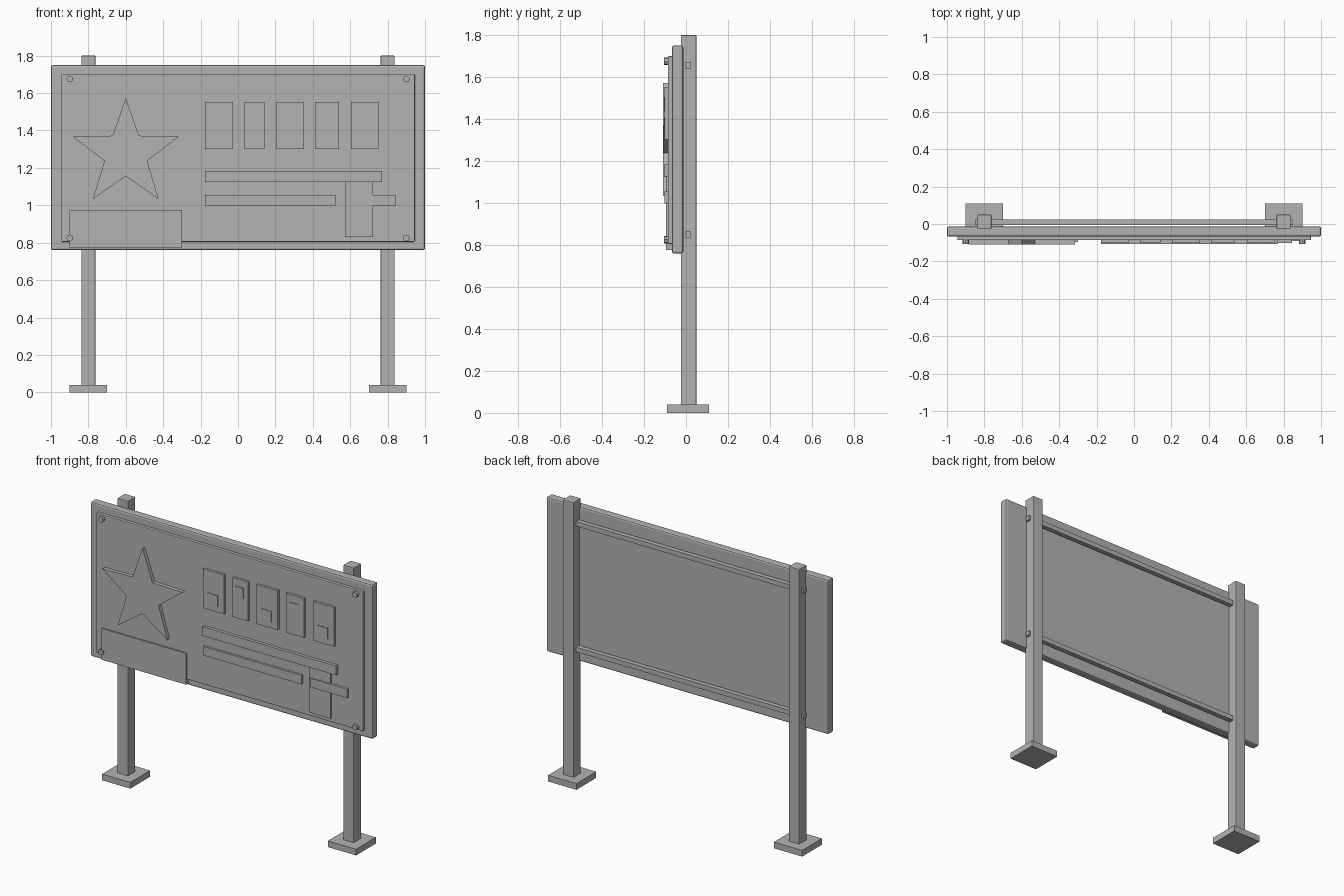
import bpy, bmesh, math

if "Cube" in bpy.data.objects:
    bpy.data.objects.remove(bpy.data.objects["Cube"])

# Single flat grey
grey = bpy.data.materials.new("grey")
grey.diffuse_color = (0.45, 0.45, 0.45, 1)
grey.use_nodes = True
grey.node_tree.nodes["Principled BSDF"].inputs["Base Color"].default_value = grey.diffuse_color


def finish(name, bm, bevel=0.0):
    bmesh.ops.recalc_face_normals(bm, faces=bm.faces)
    me = bpy.data.meshes.new(name)
    bm.to_mesh(me)
    bm.free()
    ob = bpy.data.objects.new(name, me)
    bpy.context.collection.objects.link(ob)
    me.materials.append(grey)
    if bevel:
        mod = ob.modifiers.new("bevel", 'BEVEL')
        mod.width = bevel
        mod.segments = 2
    return ob


def box(name, x0, x1, y0, y1, z0, z1, bevel=0.0):
    bm = bmesh.new()
    bmesh.ops.create_cube(bm, size=1)
    for v in bm.verts:
        v.co.x = x1 if v.co.x > 0 else x0
        v.co.y = y1 if v.co.y > 0 else y0
        v.co.z = z1 if v.co.z > 0 else z0
    return finish(name, bm, bevel)


def prism(name, points, y0, y1):
    """Extrude an outline of (x, z) points from y0 to y1."""
    bm = bmesh.new()
    face = bm.faces.new([bm.verts.new((x, y0, z)) for x, z in points])
    ext = bmesh.ops.extrude_face_region(bm, geom=[face])
    for g in ext["geom"]:
        if isinstance(g, bmesh.types.BMVert):
            g.co.y = y1
    return finish(name, bm)


def ring(cx, cz, radii, n):
    return [(cx + radii[i % len(radii)] * math.sin(2 * math.pi * i / n),
             cz + radii[i % len(radii)] * math.cos(2 * math.pi * i / n))
            for i in range(n)]


PANEL = -0.086  # front face of the inner panel

# Board and raised inner panel
box("sign_board", -1, 1, -0.067, -0.013, 0.76, 1.75, 0.01)
box("front_panel", -0.945, 0.945, PANEL, -0.06, 0.805, 1.70, 0.004)

# Posts, feet and corner bolts
for side, s in (("left", -1), ("right", 1)):
    x = 0.8 * s
    box(side + "_post", x - 0.0375, x + 0.0375, -0.025, 0.05, 0, 1.8, 0.004)
    box(side + "_foot", x - 0.1, x + 0.1, -0.09, 0.11, 0, 0.04)
    for level, z in (("lower", 0.825), ("upper", 1.675)):
        prism(f"{side}_{level}_bolt", ring(0.9 * s, z, [0.018], 8), -0.106, -0.08)

# Rear rails
for level, z in (("lower", 0.85), ("upper", 1.655)):
    box(level + "_rail", -0.85, 0.85, -0.005, 0.025, z - 0.015, z + 0.015)

# Raised star
prism("star", ring(-0.6, 1.275, [0.298, 0.12], 10), -0.11, -0.08)

# Lower left plate
box("lower_plate", -0.9, -0.3, -0.096, -0.06, 0.775, 0.975)

# Row of upright tiles, each with a small raised block
tiles = [(-0.177, -0.027), (0.032, 0.142), (0.203, 0.353), (0.412, 0.54), (0.604, 0.752)]
for i, (a, b) in enumerate(tiles):
    box(f"tile_{i + 1}", a, b, -0.102, -0.08, 1.302, 1.553)
    w = b - a
    z = 1.375 if i % 2 == 0 else 1.47
    box(f"tile_block_{i + 1}", a + 0.22 * w, b - 0.3 * w, -0.106, -0.1, z - 0.035, z + 0.035)

# Horizontal bars and the crossed upright at the right
box("long_bar", -0.177, 0.77, -0.106, -0.08, 1.125, 1.184)
box("short_bar", -0.177, 0.52, -0.1, -0.08, 0.998, 1.055)
box("cross_upright", 0.572, 0.722, -0.095, -0.08, 0.83, 1.17)
box("cross_bar", 0.58, 0.845, -0.102, -0.08, 0.998, 1.055)
